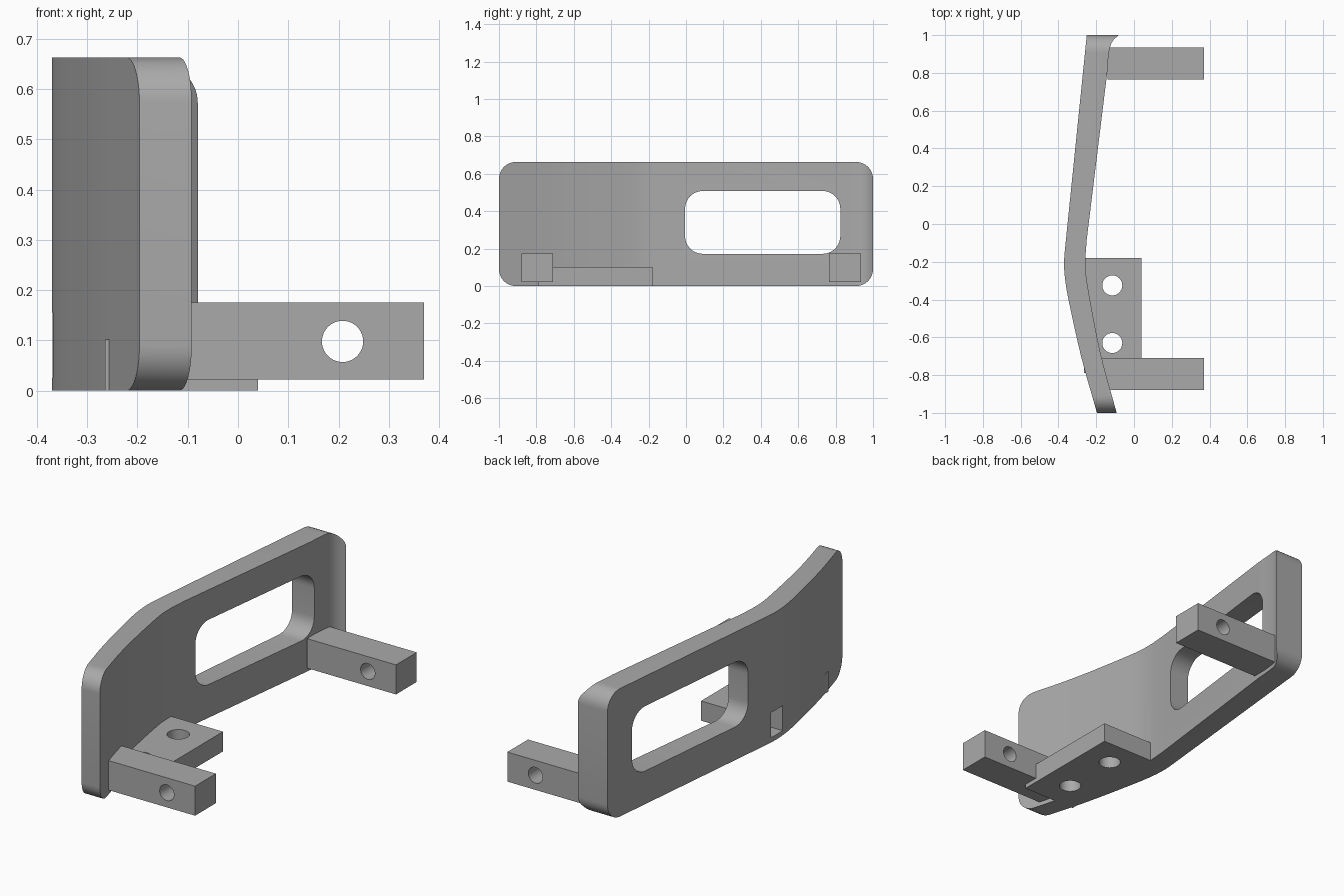
import bpy, bmesh
from math import pi, sin, cos, radians
from mathutils import Vector, Matrix

if "Cube" in bpy.data.objects:
    bpy.data.objects.remove(bpy.data.objects["Cube"], do_unlink=True)

grey = bpy.data.materials.new("plain grey")
grey.use_nodes = True
colour = (0.4, 0.4, 0.4, 1)
grey.diffuse_color = colour
grey.node_tree.nodes["Principled BSDF"].inputs["Base Color"].default_value = colour


def prism(name, outline, offset):
    """Extrude a closed 3D outline along an offset vector."""
    bm = bmesh.new()
    face = bm.faces.new([bm.verts.new(p) for p in outline])
    ext = bmesh.ops.extrude_face_region(bm, geom=[face])["geom"]
    bmesh.ops.translate(bm, vec=offset, verts=[v for v in ext if isinstance(v, bmesh.types.BMVert)])
    bmesh.ops.recalc_face_normals(bm, faces=bm.faces)
    mesh = bpy.data.meshes.new(name)
    bm.to_mesh(mesh)
    bm.free()
    obj = bpy.data.objects.new(name, mesh)
    bpy.context.collection.objects.link(obj)
    mesh.materials.append(grey)
    return obj


def box(name, x0, x1, y0, y1, z0, z1):
    return prism(name, [(x0, y0, z0), (x1, y0, z0), (x1, y1, z0), (x0, y1, z0)], (0, 0, z1 - z0))


def rounded_block(name, y0, y1, z0, z1, r):
    """Rounded rectangle in the side plane, running right through in x."""
    pts = []
    centres = [(y1 - r, z1 - r), (y0 + r, z1 - r), (y0 + r, z0 + r), (y1 - r, z0 + r)]
    for i, (cy, cz) in enumerate(centres):
        for k in range(11):
            a = i * pi / 2 + k * pi / 20
            pts.append((-1, cy + r * cos(a), cz + r * sin(a)))
    return prism(name, pts, (2, 0, 0))


def drill(name, centre, radius, axis):
    """Cylinder cutter along y or z."""
    ring = [2 * pi * i / 40 for i in range(40)]
    x, y, z = centre
    if axis == "Y":
        return prism(name, [(x + radius * cos(a), y - 0.3, z + radius * sin(a)) for a in ring], (0, 0.6, 0))
    return prism(name, [(x + radius * cos(a), y + radius * sin(a), z - 0.3) for a in ring], (0, 0, 0.6))


def boolean(obj, cutter, operation="DIFFERENCE"):
    mod = obj.modifiers.new(cutter.name, "BOOLEAN")
    mod.operation, mod.solver, mod.object = operation, "EXACT", cutter
    bpy.context.view_layer.objects.active = obj
    bpy.ops.object.modifier_apply(modifier=mod.name)
    bpy.data.objects.remove(cutter, do_unlink=True)


def spline(points, steps=6):
    """Smooth curve through plan points."""
    p = [Vector(q) for q in points]
    p = [2 * p[0] - p[1]] + p + [2 * p[-1] - p[-2]]
    out = []
    for a, b, c, d in zip(p, p[1:], p[2:], p[3:]):
        for k in range(steps):
            t = k / steps
            out.append(0.5 * (2 * b + (c - a) * t + (2 * a - 5 * b + 4 * c - d) * t**2
                              + (3 * b - a - 3 * c + d) * t**3))
    return out + [p[-2]]


# Bent plate: plan profile with a flared back lip, trimmed to rounded corners
HEIGHT = 0.663
outer = [Vector((-0.25, 1))] + spline(
    [(-0.357, -0.05), (-0.37, -0.2), (-0.361, -0.32), (-0.33, -0.48), (-0.275, -0.72), (-0.196, -1)])
inner = spline([(-0.092, -1), (-0.178, -0.68), (-0.245, -0.33), (-0.257, -0.2), (-0.25, -0.08)])
lip = spline([(-0.142, 0.8), (-0.136, 0.88), (-0.126, 0.94), (-0.108, 0.975), (-0.08, 1)])
plate = prism("bent_plate", [(p.x, p.y, 0) for p in outer + inner + lip], (0, 0, HEIGHT))
boolean(plate, rounded_block("corner_trim", -1, 1, 0, HEIGHT, 0.09), "INTERSECT")
boolean(plate, rounded_block("window_cutter", -0.005, 0.825, 0.172, 0.508, 0.095))
boolean(plate, box("pocket_cutter", -0.5, -0.3, -0.265, -0.17, 0.025, 0.155))

# Mounting arms, each with a cross hole
arms = []
for name, x0, y0, y1 in (("front_arm", -0.17, -0.88, -0.71), ("back_arm", -0.14, 0.765, 0.935)):
    arm = box(name, x0, 0.37, y0, y1, 0.022, 0.175)
    boolean(arm, drill("arm_drill", (0.208, (y0 + y1) / 2, 0.098), 0.041, "Y"))
    arms.append(arm)

# Flat tab with two upright holes
tab = box("mounting_tab", -0.265, 0.04, -0.79, -0.18, 0, 0.102)
for y in (-0.325, -0.63):
    boolean(tab, drill("tab_drill", (-0.115, y, 0.05), 0.053, "Z"))

# Smooth the curves, keep the edges sharp
for obj in [plate, tab] + arms:
    bpy.ops.object.select_all(action="DESELECT")
    obj.select_set(True)
    bpy.context.view_layer.objects.active = obj
    bpy.ops.object.shade_smooth_by_angle(angle=radians(25))
